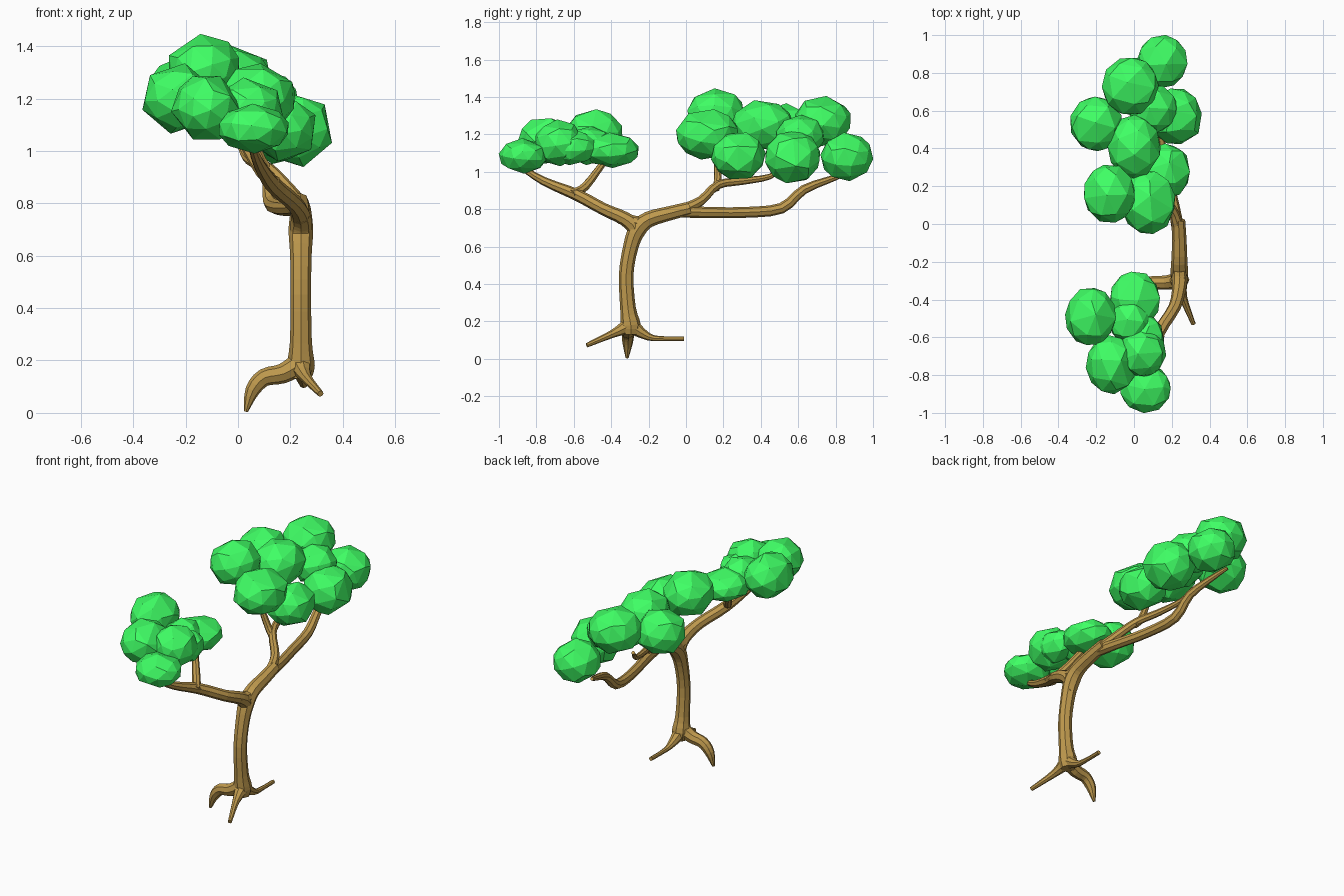
import bpy, bmesh, random
from mathutils import Vector, Matrix, Euler

random.seed(4)


def material(name, color):
    m = bpy.data.materials.new(name)
    m.diffuse_color = (*color, 1)
    return m


BARK = material("bark", (0.52, 0.32, 0.075))
LEAF = material("leaf", (0.05, 1.0, 0.13))


def smooth_path(pts, steps=3):
    """Catmull-Rom through (x, y, z, radius) points."""
    p = [Vector(q) for q in pts]
    p = [2 * p[0] - p[1]] + p + [2 * p[-1] - p[-2]]
    out = []
    for a, b, c, d in zip(p, p[1:], p[2:], p[3:]):
        for i in range(steps):
            t = i / steps
            out.append(0.5 * (2 * b + (c - a) * t + (2 * a - 5 * b + 4 * c - d) * t * t
                              + (3 * b - a - 3 * c + d) * t ** 3))
    return out + [p[-2]]


def limb(name, pts):
    """Eight-sided tapered tube, converted to a mesh."""
    path = smooth_path(pts)
    cu = bpy.data.curves.new(name, 'CURVE')
    cu.dimensions = '3D'
    cu.bevel_depth = 1.0
    cu.bevel_resolution = 2
    cu.use_fill_caps = True
    sp = cu.splines.new('POLY')
    sp.points.add(len(path) - 1)
    for pt, q in zip(sp.points, path):
        pt.co = (q[0], q[1], q[2], 1)
        pt.radius = max(q[3], 0.006)
    sp.use_smooth = False
    tmp = bpy.data.objects.new(name + "_curve", cu)
    bpy.context.collection.objects.link(tmp)
    dg = bpy.context.evaluated_depsgraph_get()
    me = bpy.data.meshes.new_from_object(tmp.evaluated_get(dg))
    bpy.data.objects.remove(tmp)
    me.materials.clear()
    me.materials.append(BARK)
    ob = bpy.data.objects.new(name, me)
    bpy.context.collection.objects.link(ob)


def leaf_clump(name, centre, radii):
    """Icosphere turned at random, squashed, and cut down to coarse facets."""
    bm = bmesh.new()
    bmesh.ops.create_icosphere(bm, subdivisions=2, radius=1.02)
    turn = Euler([random.uniform(0, 6.28) for _ in range(3)]).to_matrix().to_4x4()
    bm.transform(Matrix.Translation(centre) @ Matrix.Diagonal((*radii, 1)) @ turn)
    me = bpy.data.meshes.new(name)
    bm.to_mesh(me)
    bm.free()
    me.materials.append(LEAF)
    ob = bpy.data.objects.new(name, me)
    bpy.context.collection.objects.link(ob)
    ob.modifiers.new("coarse_facets", 'DECIMATE').ratio = 0.75


# Trunk and roots
limb("trunk", [(.24, -.295, .13, .04), (.24, -.295, .18, .053), (.24, -.31, .27, .042),
               (.24, -.32, .45, .039), (.24, -.295, .6, .041), (.24, -.26, .69, .047),
               (.24, -.20, .745, .043), (.24, -.08, .78, .038), (.235, .02, .805, .036)])
limb("root_side", [(.24, -.30, .19, .045), (.17, -.31, .15, .038), (.10, -.31, .135, .034),
                   (.055, -.312, .085, .028), (.03, -.315, .005, .008)])
limb("root_front", [(.24, -.30, .18, .045), (.26, -.39, .135, .022), (.315, -.53, .073, .012)])
limb("root_back", [(.24, -.30, .18, .045), (.25, -.20, .118, .02), (.25, -.12, .108, .013),
                   (.25, -.01, .108, .012)])

# Front branches
limb("front_branch", [(.24, -.275, .62, .03), (.24, -.275, .70, .042), (.24, -.33, .75, .038),
                      (.215, -.44, .80, .033), (.13, -.58, .875, .032), (.08, -.76, .95, .023),
                      (.05, -.89, 1.03, .014)])
limb("fork_saddle", [(.24, -.35, .755, .034), (.24, -.25, .725, .038), (.24, -.14, .765, .036)])
limb("front_twig", [(.14, -.61, .88, .026), (.09, -.54, .92, .024), (.01, -.44, 1.05, .018)])

# Back branches
limb("back_branch", [(.235, -.02, .795, .032), (.20, .08, .845, .026), (.12, .17, .93, .023),
                     (.07, .30, .95, .02), (.03, .45, .975, .015), (.0, .52, 1.04, .010)])
limb("back_twig", [(.13, .16, .91, .022), (.09, .17, .96, .021), (.04, .165, 1.08, .017)])
limb("back_low_branch", [(.235, -.04, .79, .034), (.21, .10, .783, .030), (.16, .31, .783, .029),
                         (.125, .51, .805, .029), (.115, .63, .905, .025), (.07, .80, .97, .016),
                         (.04, .87, 1.0, .010)])

# Foliage: centre and radii of each clump
FRONT = [((-.23, -.49, 1.20), (.135, .155, .13)), ((.005, -.40, 1.115), (.135, .15, .09)),
         ((.06, -.87, 1.085), (.135, .13, .09)), ((-.12, -.745, 1.165), (.13, .155, .125)),
         ((.04, -.68, 1.155), (.13, .13, .12)), ((.06, -.61, 1.13), (.10, .13, .09)),
         ((-.02, -.52, 1.14), (.11, .12, .10))]
BACK = [((.15, .86, 1.08), (.135, .14, .125)), ((-.02, .73, 1.27), (.15, .155, .13)),
        ((-.20, .53, 1.23), (.14, .145, .13)), ((.22, .57, 1.08), (.14, .15, .14)),
        ((0, .41, 1.25), (.14, .165, .13)), ((.17, .28, 1.085), (.13, .145, .125)),
        ((-.13, .16, 1.31), (.14, .155, .13)), ((.075, .115, 1.20), (.145, .17, .13)),
        ((.10, .61, 1.19), (.13, .13, .11))]
for side, clumps in (("front", FRONT), ("back", BACK)):
    for i, (c, r) in enumerate(clumps):
        leaf_clump(f"{side}_foliage_{i + 1}", c, r)
